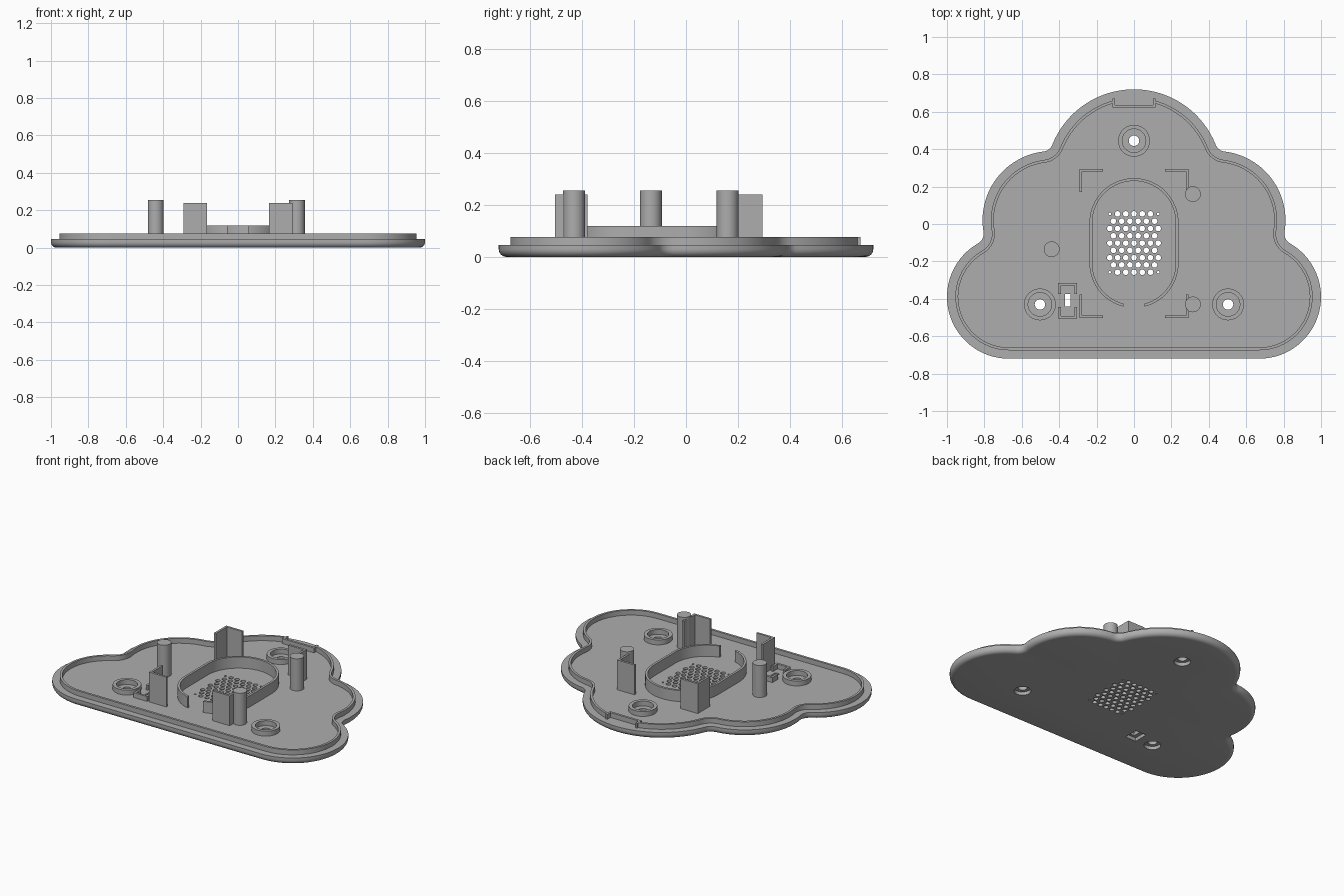
import bpy, bmesh, math
from mathutils import Vector

if "Cube" in bpy.data.objects:
    bpy.data.objects.remove(bpy.data.objects["Cube"], do_unlink=True)

grey = bpy.data.materials.new("plain grey")
grey.use_nodes = True
grey.diffuse_color = (0.42, 0.42, 0.42, 1)
grey.node_tree.nodes["Principled BSDF"].inputs["Base Color"].default_value = grey.diffuse_color

FLOOR = 0.045   # top of the plate
SUNK = 0.04     # parts start slightly inside the plate
RIM = 0.077     # top of the lip and low ribs


def make(name, bm):
    bmesh.ops.recalc_face_normals(bm, faces=bm.faces)
    mesh = bpy.data.meshes.new(name)
    bm.to_mesh(mesh)
    bm.free()
    mesh.materials.append(grey)
    ob = bpy.data.objects.new(name, mesh)
    bpy.context.collection.objects.link(ob)
    return ob


def smooth(ob):
    bpy.ops.object.select_all(action='DESELECT')
    ob.select_set(True)
    bpy.context.view_layer.objects.active = ob
    bpy.ops.object.shade_smooth_by_angle(angle=math.radians(30))


def arc(c, r, a, b, n):
    return [(c[0] + r * math.cos(a + (b - a) * i / n),
             c[1] + r * math.sin(a + (b - a) * i / n)) for i in range(n + 1)]


def circle(c, r, n=32):
    return arc(c, r, 0, math.tau, n)[:-1]


def rect(x0, x1, y0, y1):
    return [(x0, y0), (x1, y0), (x1, y1), (x0, y1)]


def loft(bm, rings):
    """Closed solid through (points, z) rings."""
    loops = [[bm.verts.new((x, y, z)) for x, y in pts] for pts, z in rings]
    for lo, hi in zip(loops, loops[1:]):
        for i in range(len(lo)):
            j = (i + 1) % len(lo)
            bm.faces.new((lo[i], lo[j], hi[j], hi[i]))
    bm.faces.new(loops[0][::-1])
    bm.faces.new(loops[-1])


def solid(name, pts, z0, z1):
    bm = bmesh.new()
    loft(bm, [(pts, z0), (pts, z1)])
    ob = make(name, bm)
    smooth(ob)
    return ob


def wall(name, outer, inner, z1, closed=False):
    """Upright wall between two matching paths."""
    bm = bmesh.new()
    secs = [[bm.verts.new((p[0], p[1], z)) for p, z in
             ((o, SUNK), (o, z1), (i, z1), (i, SUNK))] for o, i in zip(outer, inner)]
    pairs = list(zip(secs, secs[1:])) + ([(secs[-1], secs[0])] if closed else [])
    for a, b in pairs:
        for k in range(4):
            m = (k + 1) % 4
            bm.faces.new((a[k], a[m], b[m], b[k]))
    if not closed:
        bm.faces.new(secs[0])
        bm.faces.new(secs[-1][::-1])
    smooth(make(name, bm))


# Cloud outline: three lobes a side, blended by small fillets
LOBES = [(Vector((0.67, -0.39)), 0.33), (Vector((0.44, 0.02)), 0.37), (Vector((0, 0.25)), 0.47)]
FILLET = 0.06


def angle(v):
    return math.atan2(v.y, v.x)


def fillet_centre(a, b):
    (c1, r1), (c2, r2) = a, b
    r1, r2 = r1 + FILLET, r2 + FILLET
    d = c2 - c1
    t = (d.length_squared + r1 * r1 - r2 * r2) / (2 * d.length)
    u = d.normalized()
    return c1 + u * t + Vector((u.y, -u.x)) * math.sqrt(r1 * r1 - t * t)


def cloud(inset, gap=0):
    """Outline from top left, round the bottom, to top right."""
    half, start = [], -math.pi / 2
    for k, (c, r) in enumerate(LOBES):
        r -= inset
        if k == 2:
            half += arc(c, r, start, math.acos(gap / r), 28)
            break
        f = fillet_centre(LOBES[k], LOBES[k + 1])
        half += arc(c, r, start, angle(f - c), 28)
        nxt = LOBES[k + 1][0]
        a, b = angle(c - f), angle(nxt - f)
        if b > a:
            b -= math.tau
        half += arc(f, FILLET + inset, a, b, 8)[1:-1]
        start = angle(f - nxt)
    if gap == 0:
        return [(-x, y) for x, y in half[-2::-1]] + half
    return [(-x, y) for x, y in half[::-1]] + half


# Base plate with a rounded lower edge
ROUND = 0.03
bm = bmesh.new()
steps = [i * math.pi / 12 for i in range(7)]
loft(bm, [(cloud(ROUND * (1 - math.sin(a))), ROUND * (1 - math.cos(a))) for a in steps]
     + [(cloud(0), FLOOR)])
plate = make("base_plate", bm)

BOSSES = [(0, 0.445), (-0.503, -0.43), (0.503, -0.43)]


def cut(prisms):
    cb = bmesh.new()
    for pts, z0, z1 in prisms:
        loft(cb, [(pts, z0), (pts, z1)])
    cutter = make("hole_cutter", cb)
    cutter.hide_render = True
    mod = plate.modifiers.new("holes", 'BOOLEAN')
    mod.operation, mod.solver, mod.object = 'DIFFERENCE', 'EXACT', cutter
    bpy.context.view_layer.objects.active = plate
    bpy.ops.object.modifier_apply(modifier=mod.name)
    bpy.data.objects.remove(cutter, do_unlink=True)


# Through holes: screws, switch slot and staggered speaker grille
through = [(circle(c, 0.028, 24), -1, 1) for c in BOSSES]
through.append((rect(-0.37, -0.34, -0.44, -0.375), -1, 1))
for row in range(9):
    count = 7 - row % 2
    for i in range(count):
        edge = count == 7 and i in (0, 6)
        r = 0.007 if edge and row in (0, 8) else 0.015
        x = (i - (count - 1) / 2) * 0.044
        if edge:
            x *= 0.98
        through.append((circle((x, 0.054 - row * 0.039), r, 14), -1, 1))
cut(through)
# Recesses in the underside
cut([(circle(c, 0.05), -1, 0.022) for c in BOSSES]
    + [(rect(-0.395, -0.315, -0.455, -0.36), -1, 0.022)])
smooth(plate)

# Lip, broken at the back by a latch pocket
wall("rim_lip", cloud(0.045, 0.112), cloud(0.06, 0.112), RIM)
wall("latch_pocket",
     [(-0.115, 0.67), (-0.115, 0.622), (0.115, 0.622), (0.115, 0.67)],
     [(-0.102, 0.67), (-0.102, 0.637), (0.102, 0.637), (0.102, 0.67)], RIM)


# Speaker surround with a gap at the front
def surround(r):
    g = math.acos(0.055 / r)
    return arc((0, -0.21), r, -g, 0, 20) + arc((0, 0.007), r, 0, math.pi, 40) \
        + arc((0, -0.21), r, math.pi, math.pi + g, 20)


wall("speaker_surround", surround(0.238), surround(0.223), 0.118)

# Screw bosses
for i, c in enumerate(BOSSES):
    wall(f"screw_boss_{i + 1}", circle(c, 0.085, 40), circle(c, 0.063, 40), RIM, True)

# Support posts
for i, c in enumerate([(-0.44, -0.135), (0.315, 0.16), (0.315, -0.43)]):
    solid(f"support_post_{i + 1}", circle(c, 0.042), SUNK, 0.255)

# Corner brackets
ARM, THICK = 0.125, 0.014
for sx, side in ((-1, "right"), (1, "left")):
    for sy, y, end in ((1, 0.295, "back"), (-1, -0.503, "front")):
        ell = [(0, 0), (ARM, 0), (ARM, THICK), (THICK, THICK), (THICK, ARM), (0, ARM)]
        solid(f"corner_bracket_{end}_{side}",
              [(sx * (0.292 - u), y - sy * v) for u, v in ell], SUNK, 0.24)

# Switch holder: two facing U-shaped ribs
for sy, end in ((1, "back"), (-1, "front")):
    def u_path(w, depth):
        return [(-0.355 + x, -0.41 + sy * y) for x, y in
                ((-w, 0.035), (-w, depth), (w, depth), (w, 0.035))]
    wall(f"switch_holder_{end}", u_path(0.05, 0.095), u_path(0.036, 0.081), RIM)
